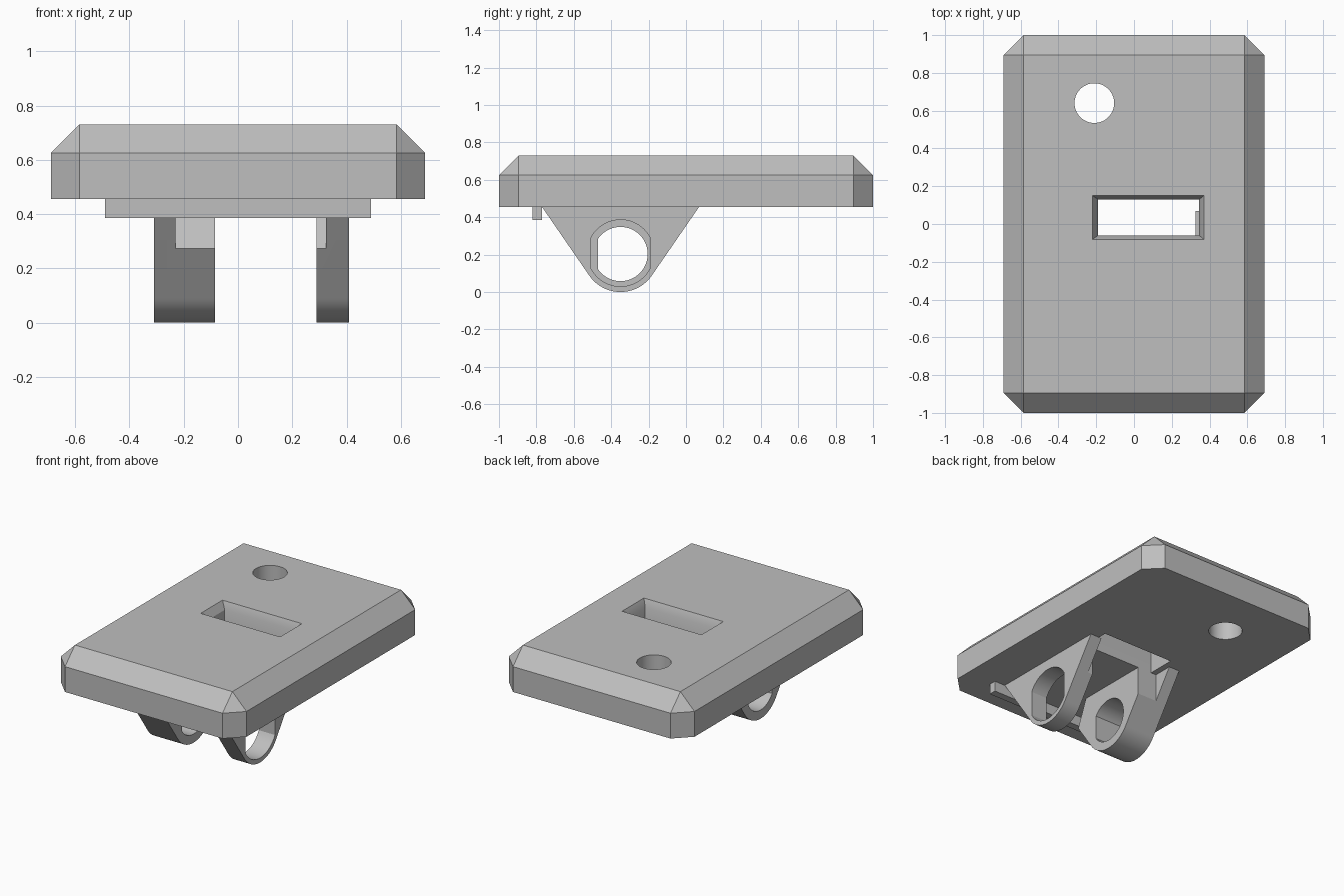
import bpy, bmesh, math

cube = bpy.data.objects.get("Cube")
if cube:
    bpy.data.objects.remove(cube, do_unlink=True)

grey = bpy.data.materials.new("plain grey")
grey.use_nodes = True
colour = (0.52, 0.52, 0.52, 1)
grey.diffuse_color = colour
grey.node_tree.nodes["Principled BSDF"].inputs["Base Color"].default_value = colour


def finish(name, bm):
    bmesh.ops.recalc_face_normals(bm, faces=bm.faces)
    mesh = bpy.data.meshes.new(name)
    bm.to_mesh(mesh)
    bm.free()
    mesh.materials.append(grey)
    obj = bpy.data.objects.new(name, mesh)
    bpy.context.collection.objects.link(obj)
    return obj


def hull(name, points):
    bm = bmesh.new()
    for p in points:
        bm.verts.new(p)
    bmesh.ops.convex_hull(bm, input=bm.verts[:])
    bmesh.ops.dissolve_limit(bm, angle_limit=0.01, verts=bm.verts[:], edges=bm.edges[:])
    return finish(name, bm)


def prism(name, profile, x0, x1):
    """Extrude a (y, z) outline along x."""
    bm = bmesh.new()
    face = bm.faces.new([bm.verts.new((x0, y, z)) for y, z in profile])
    new = bmesh.ops.extrude_face_region(bm, geom=[face])["geom"]
    bmesh.ops.translate(bm, vec=(x1 - x0, 0, 0),
                        verts=[v for v in new if isinstance(v, bmesh.types.BMVert)])
    return finish(name, bm)


def rect(x0, x1, y0, y1, z):
    return [(x, y, z) for x in (x0, x1) for y in (y0, y1)]


def box(name, x0, x1, y0, y1, z0, z1):
    return hull(name, rect(x0, x1, y0, y1, z0) + rect(x0, x1, y0, y1, z1))


def circle(cy, cz, r, lo=-1, hi=1, n=64):
    """Round outline flattened at cy + lo and cy + hi."""
    pts = []
    for i in range(n):
        a = math.tau * i / n
        y, z = r * math.cos(a), r * math.sin(a)
        if y < lo or y > hi:
            continue
        pts.append((cy + y, cz + z))
    return pts


def cut(obj, cutters):
    bpy.context.view_layer.objects.active = obj
    for c in cutters:
        c.hide_render = True
        mod = obj.modifiers.new("cut", 'BOOLEAN')
        mod.operation = 'DIFFERENCE'
        mod.solver = 'EXACT'
        mod.object = c
        bpy.ops.object.modifier_apply(modifier=mod.name)
    for c in cutters:
        bpy.data.objects.remove(c, do_unlink=True)


# Plate with chamfered top edges and corners
W, L, C, BOTTOM, TOP = 0.69, 1.0, 0.105, 0.455, 0.73
points = rect(C - W, W - C, C - L, L - C, TOP)
for z in (BOTTOM, TOP - 0.105):
    points += rect(-W, W, C - L, L - C, z) + rect(C - W, W - C, -L, L, z)
plate = hull("plate", points)

# Round hole and slot with a flared mouth
bm = bmesh.new()
bmesh.ops.create_cone(bm, cap_ends=True, segments=64, radius1=0.105, radius2=0.105, depth=2)
bmesh.ops.translate(bm, vec=(-0.21, 0.64, 0.5), verts=bm.verts)
round_cutter = finish("round_cutter", bm)
slot = box("slot_cutter", -0.19, 0.345, -0.06, 0.13, 0.3, 0.9)
mouth = hull("mouth_cutter", rect(-0.19, 0.345, -0.06, 0.13, TOP - 0.05)
             + rect(-0.22, 0.37, -0.082, 0.15, TOP)
             + rect(-0.22, 0.37, -0.082, 0.15, TOP + 0.1))
cut(plate, [round_cutter, slot, mouth])

# Front lip under the plate
lip = box("front_lip", -0.49, 0.49, -0.82, -0.77, 0.385, BOTTOM)

# Hanging lugs: a wedge running tangentially into a rounded end
CY, CZ, R, HALF = -0.35, 0.203, 0.203, 0.42
rise = BOTTOM - CZ
tangent = math.atan2(rise, HALF) - math.acos(R / math.hypot(HALF, rise))
steps = 32
outline = [(CY - HALF, BOTTOM)]
for i in range(steps + 1):
    a = (math.pi - tangent) + (math.pi + 2 * tangent) * i / steps
    outline.append((CY + R * math.cos(a), CZ + R * math.sin(a)))
outline.append((CY + HALF, BOTTOM))

lugs = [("right_lug", -0.31, -0.085, circle(CY, CZ, 0.145, lo=-0.121)),
        ("left_lug", 0.29, 0.41, circle(CY, CZ + 0.005, 0.178, lo=-0.164, hi=0.164))]
for name, x0, x1, hole in lugs:
    lug = prism(name, outline, x0, x1)
    # Shaft hole, rear clearance under the slot, sloping front notch
    cutters = [prism("hole_cutter", hole, x0 - 0.1, x1 + 0.1),
               box("rear_cutter", -0.23, 0.325, -0.06, 0.3, 0.1, 0.6),
               prism("front_cutter", [(-0.9, 0.6), (-0.9, 0.1), (-0.715, 0.1), (-0.51, 0.6)],
                     -0.23, 0.325)]
    cut(lug, cutters)

for obj in (plate, lip, bpy.data.objects["right_lug"], bpy.data.objects["left_lug"]):
    bpy.ops.object.select_all(action='DESELECT')
    obj.select_set(True)
    bpy.context.view_layer.objects.active = obj
    bpy.ops.object.shade_smooth_by_angle(angle=math.radians(30))
